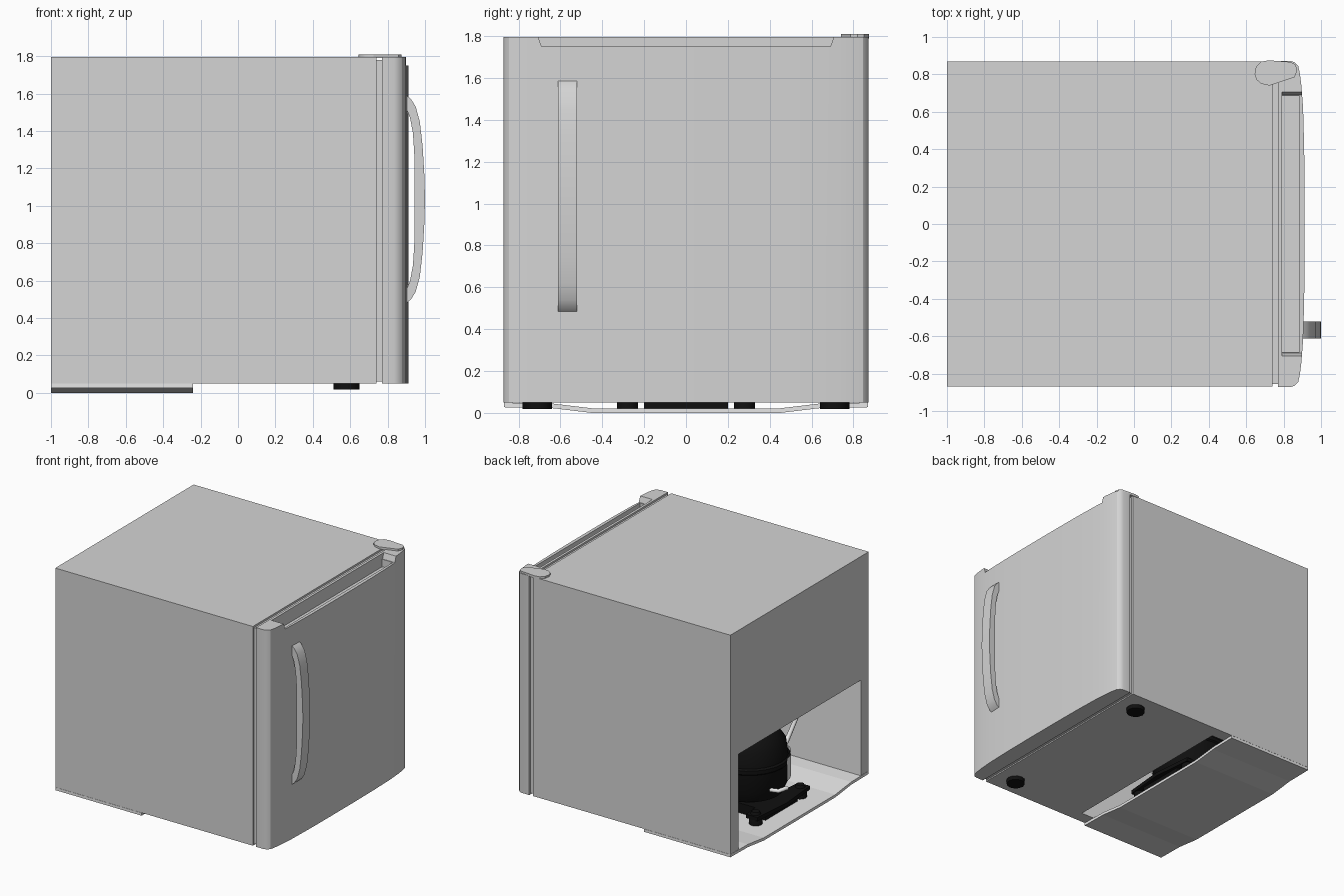
import bpy, bmesh, math
from mathutils import Vector

if "Cube" in bpy.data.objects:
    bpy.data.objects.remove(bpy.data.objects["Cube"])


def material(name, r, g, b):
    m = bpy.data.materials.new(name)
    m.diffuse_color = (r, g, b, 1)
    m.use_nodes = True
    m.node_tree.nodes["Principled BSDF"].inputs["Base Color"].default_value = m.diffuse_color
    return m


GREY = material("light grey enamel", 0.66, 0.66, 0.66)
PALE = material("pale sheet metal", 0.8, 0.8, 0.8)
BLACK = material("black", 0.005, 0.005, 0.005)


def finish(name, bm, mat, smooth=None):
    bmesh.ops.recalc_face_normals(bm, faces=bm.faces)
    me = bpy.data.meshes.new(name)
    bm.to_mesh(me)
    bm.free()
    ob = bpy.data.objects.new(name, me)
    bpy.context.collection.objects.link(ob)
    me.materials.append(mat)
    if smooth:
        shade(ob, smooth)
    return ob


def shade(ob, angle):
    bpy.ops.object.select_all(action='DESELECT')
    ob.select_set(True)
    bpy.context.view_layer.objects.active = ob
    bpy.ops.object.shade_smooth_by_angle(angle=math.radians(angle))


def prism(name, pts, axis, a, b, mat, smooth=None):
    """Extrude a 2D outline along an axis from a to b."""
    place = {'x': lambda p, t: (t, p[0], p[1]),
             'y': lambda p, t: (p[0], t, p[1]),
             'z': lambda p, t: (p[0], p[1], t)}[axis]
    bm = bmesh.new()
    lo = [bm.verts.new(place(p, a)) for p in pts]
    hi = [bm.verts.new(place(p, b)) for p in pts]
    bm.faces.new(lo)
    bm.faces.new(hi)
    n = len(pts)
    for i in range(n):
        bm.faces.new((lo[i], lo[(i + 1) % n], hi[(i + 1) % n], hi[i]))
    return finish(name, bm, mat, smooth)


def box(name, x, y, z, mat):
    return prism(name, [(x[0], y[0]), (x[1], y[0]), (x[1], y[1]), (x[0], y[1])],
                 'z', z[0], z[1], mat)


def lathe(name, profile, centre, mat, segs=24, sy=1.0):
    bm = bmesh.new()
    rings = []
    for r, z in profile:
        rings.append([bm.verts.new((centre[0] + r * math.cos(2 * math.pi * i / segs),
                                    centre[1] + sy * r * math.sin(2 * math.pi * i / segs), z))
                      for i in range(segs)])
    for p, q in zip(rings, rings[1:]):
        for i in range(segs):
            j = (i + 1) % segs
            bm.faces.new((p[i], p[j], q[j], q[i]))
    bm.faces.new(rings[0])
    bm.faces.new(rings[-1])
    return finish(name, bm, mat, 35)


def tube(name, pts, r, mat):
    cu = bpy.data.curves.new(name, 'CURVE')
    cu.dimensions = '3D'
    cu.bevel_depth = r
    cu.bevel_resolution = 2
    cu.use_fill_caps = True
    sp = cu.splines.new('POLY')
    sp.points.add(len(pts) - 1)
    for p, c in zip(sp.points, pts):
        p.co = (*c, 1)
    cu.materials.append(mat)
    ob = bpy.data.objects.new(name, cu)
    bpy.context.collection.objects.link(ob)
    return ob


def cut(ob, cutter):
    mod = ob.modifiers.new("cut", 'BOOLEAN')
    mod.operation = 'DIFFERENCE'
    mod.solver = 'EXACT'
    mod.object = cutter
    bpy.context.view_layer.objects.active = ob
    bpy.ops.object.modifier_apply(modifier="cut")
    bpy.data.objects.remove(cutter)


# Cabinet with the compressor bay cut out of the lower back
cabinet = box("cabinet", (-1, 0.74), (-0.87, 0.87), (0.05, 1.795), GREY)
cut(cabinet, box("bay_cutter", (-1.2, -0.13), (-0.77, 0.77), (-0.2, 0.81), GREY))
cabinet.data.materials.append(PALE)
for f in cabinet.data.polygons:
    c = f.center
    inside = -0.99 < c.x < -0.1 and abs(c.y) < 0.78 and 0.06 < c.z < 0.82
    f.material_index = 1 if inside else 0

# Door seal
box("door_seal", (0.735, 0.775), (-0.855, 0.855), (0.06, 1.78), GREY)

# Door with bowed front, notch and grip pocket along the top
half = [(0.77, 0.872), (0.835, 0.872), (0.86, 0.864), (0.878, 0.845), (0.886, 0.81),
        (0.895, 0.74), (0.904, 0.62), (0.91, 0.4), (0.912, 0.15)]
door = prism("door", half + [(x, -y) for x, y in reversed(half)], 'z', 0.05, 1.795, GREY)
cut(door, prism("notch_cutter", [(-0.69, 1.75), (0.69, 1.75), (0.725, 1.85), (-0.725, 1.85)],
                'x', 0.79, 1.1, GREY))
cut(door, box("pocket_cutter", (0.79, 0.885), (-0.685, 0.685), (1.69, 1.9), GREY))
shade(door, 30)

# Arched door handle
outer = [(0.90, 0), (0.925, 0.02), (0.95, 0.06), (0.972, 0.14), (0.987, 0.27), (0.996, 0.42)]
inner = [(0.945, 0.42), (0.942, 0.30), (0.935, 0.20), (0.92, 0.12), (0.90, 0.07)]
Z0, Z1 = 0.48, 1.59
profile = ([(x, Z0 + d) for x, d in outer] + [(1.0, (Z0 + Z1) / 2)]
           + [(x, Z1 - d) for x, d in reversed(outer)]
           + [(x, Z1 - d) for x, d in reversed(inner)]
           + [(x, Z0 + d) for x, d in inner])
prism("door_handle", profile, 'y', -0.612, -0.52, GREY, 30)

# Top hinge cover
prism("hinge_cover", [(0.645, 0.80), (0.652, 0.84), (0.68, 0.868), (0.72, 0.875), (0.84, 0.866),
                      (0.865, 0.85), (0.873, 0.82), (0.858, 0.785), (0.725, 0.74), (0.68, 0.75),
                      (0.655, 0.772)], 'z', 1.79, 1.81, GREY, 30)

# Front feet
for s, side in ((-1, "left"), (1, "right")):
    lathe("front_foot_" + side, [(0.07, 0.018), (0.07, 0.055)], (0.58, s * 0.71), BLACK, 12)

# Bent floor pan under the compressor
bend = [(-0.87, 0.027), (-0.65, 0.024), (-0.45, 0.0)]
low = bend + [(-y, z) for y, z in reversed(bend)]
prism("floor_pan", low + [(y, z + 0.022) for y, z in reversed(low)], 'x', -1.0, -0.24, PALE)
pan = bpy.data.objects["floor_pan"]
pan.data.materials.append(GREY)
for f in pan.data.polygons:
    f.material_index = 1 if f.normal.z < -0.5 else 0

# Compressor: base bars, rubber feet, shell, terminal box
CX = -0.555
for x in (-0.81, -0.30):
    prism("compressor_base_bar", [(x - 0.05, -0.33), (x + 0.05, -0.33), (x + 0.08, 0),
                                  (x + 0.05, 0.33), (x - 0.05, 0.33), (x - 0.08, 0)],
          'z', 0.07, 0.10, BLACK)
    for y in (-0.28, 0.28):
        lathe("compressor_foot", [(0.05, 0.02), (0.05, 0.07), (0.03, 0.12)], (x, y), BLACK, 12)
box("compressor_base_plate", (-0.84, -0.26), (-0.2, 0.2), (0.02, 0.10), BLACK)
lathe("compressor_shell", [(0.17, 0.09), (0.25, 0.13), (0.285, 0.21), (0.29, 0.36), (0.30, 0.37),
                           (0.30, 0.40), (0.285, 0.41), (0.27, 0.52), (0.21, 0.60),
                           (0.11, 0.64), (0.03, 0.65)], (CX, 0), BLACK)
box("terminal_box", (-0.62, -0.50), (-0.28, -0.17), (0.54, 0.68), BLACK)

# Rating plate wrapped on the shell
bm = bmesh.new()
strip = []
for i in range(6):
    a = math.radians(190 + i * 9)
    x, y = CX + 0.304 * math.cos(a), 0.304 * math.sin(a)
    strip.append((bm.verts.new((x, y, 0.24)), bm.verts.new((x, y, 0.42))))
for p, q in zip(strip, strip[1:]):
    bm.faces.new((p[0], q[0], q[1], p[1]))
plate = finish("rating_plate", bm, PALE)

# Refrigerant pipes
tube("suction_pipe", [(CX, -0.27, 0.45), (CX, -0.36, 0.50), (CX, -0.42, 0.62),
                      (CX, -0.38, 0.81)], 0.018, PALE)
tube("discharge_pipe", [(CX - 0.05, -0.27, 0.26), (CX - 0.05, -0.40, 0.36),
                        (CX - 0.05, -0.54, 0.52), (CX, -0.50, 0.64),
                        (CX, -0.42, 0.81)], 0.018, PALE)
tube("process_pipe", [(CX - 0.26, 0.10, 0.22), (CX - 0.33, 0.10, 0.23),
                      (CX - 0.35, 0.02, 0.23)], 0.016, PALE)
